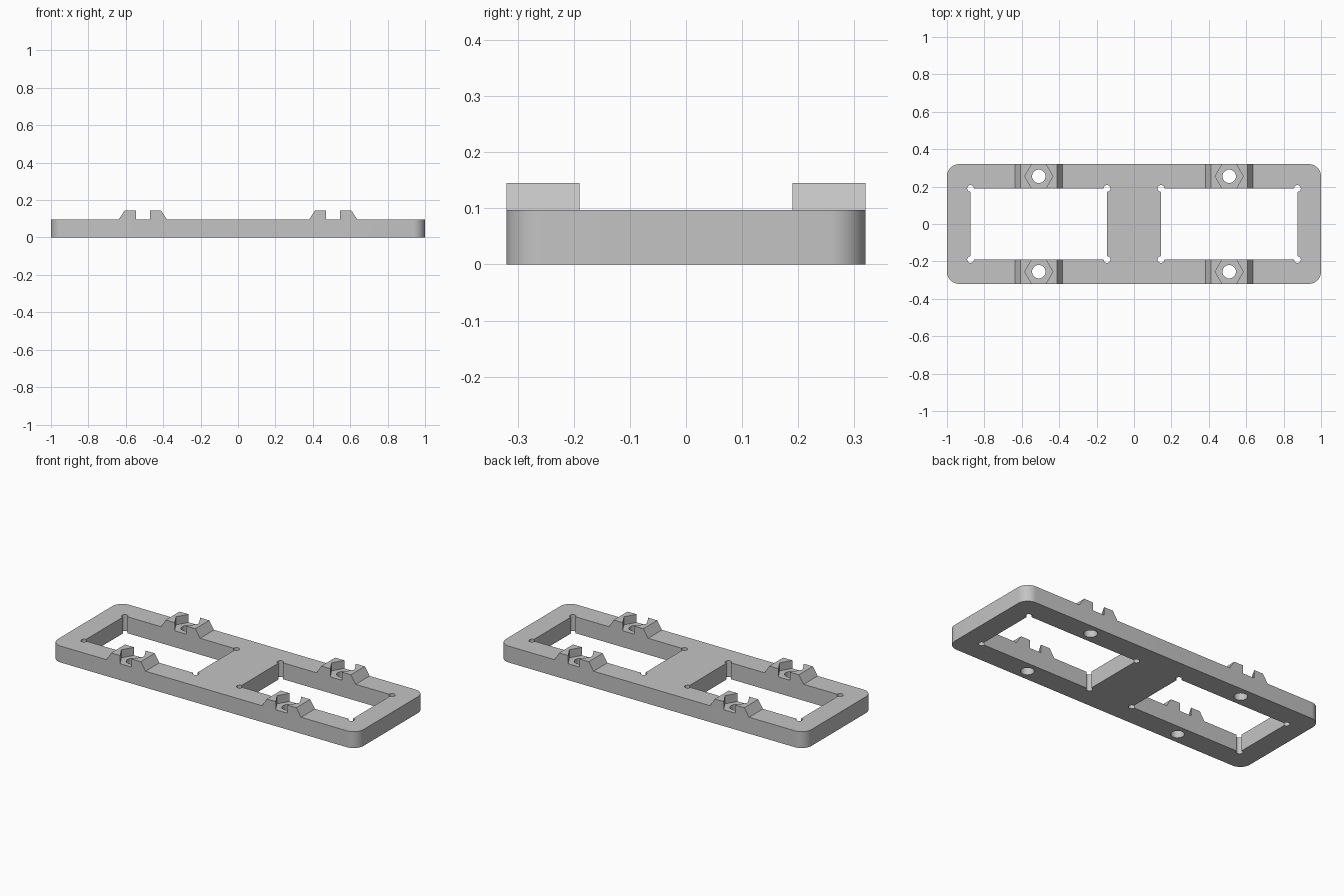
import bpy, bmesh
from math import radians, cos, sin

cube = bpy.data.objects.get("Cube")
if cube:
    bpy.data.objects.remove(cube, do_unlink=True)

LENGTH, WIDTH, THICK = 2.0, 0.64, 0.097
TOP = 0.145                      # height of the nut holders
CORNER = 0.065                   # outer corner radius
WINDOW_X, WINDOW_HX, WINDOW_HY = 0.509, 0.365, 0.19
RELIEF = 0.018                   # round reliefs in the window corners
HOLE = 0.036
RAIL_Y = (WIDTH / 2 + WINDOW_HY) / 2
RAIL_HALF = (WIDTH / 2 - WINDOW_HY) / 2
HEX = RAIL_HALF / cos(radians(30))

grey = bpy.data.materials.new("light grey")
grey.use_nodes = True
grey.diffuse_color = (0.55, 0.55, 0.55, 1)
grey.node_tree.nodes["Principled BSDF"].inputs["Base Color"].default_value = (0.55, 0.55, 0.55, 1)


def arc(cx, cy, r, start, end, steps):
    angles = [radians(start + (end - start) * i / steps) for i in range(steps + 1)]
    return [(cx + r * cos(a), cy + r * sin(a)) for a in angles]


def cornered(cx, cy, hx, hy, r, start, end, steps):
    """Rectangle whose four corners are replaced by arcs."""
    pts = []
    for k, (sx, sy) in enumerate([(1, 1), (-1, 1), (-1, -1), (1, -1)]):
        pts += arc(cx + sx * hx, cy + sy * hy, r, start + 90 * k, end + 90 * k, steps)
    return pts


def finish(name, mesh):
    mesh.materials.clear()
    mesh.materials.append(grey)
    mesh.shade_smooth()
    mesh.set_sharp_from_angle(angle=radians(30))
    obj = bpy.data.objects.new(name, mesh)
    bpy.context.collection.objects.link(obj)
    return obj


def plate(name, outlines, height):
    """Flat plate from an outer outline and the holes inside it."""
    curve = bpy.data.curves.new(name + "_outline", 'CURVE')
    curve.dimensions = '2D'
    curve.fill_mode = 'BOTH'
    curve.extrude = height / 2
    for pts in outlines:
        spline = curve.splines.new('POLY')
        spline.points.add(len(pts) - 1)
        for p, (x, y) in zip(spline.points, pts):
            p.co = (x, y, 0, 1)
        spline.use_cyclic_u = True
    helper = bpy.data.objects.new(name + "_outline", curve)
    bpy.context.collection.objects.link(helper)
    graph = bpy.context.evaluated_depsgraph_get()
    mesh = bpy.data.meshes.new_from_object(helper.evaluated_get(graph))
    bpy.data.objects.remove(helper, do_unlink=True)
    bm = bmesh.new()
    bm.from_mesh(mesh)
    bmesh.ops.translate(bm, verts=bm.verts, vec=(0, 0, height / 2))
    bmesh.ops.remove_doubles(bm, verts=bm.verts, dist=0.0001)
    bmesh.ops.recalc_face_normals(bm, faces=bm.faces)
    bm.to_mesh(mesh)
    bm.free()
    return finish(name, mesh)


def nut_holder(name, cx, cy):
    """Two ramped jaws around an open hexagonal pocket."""
    bm = bmesh.new()
    for side in (-1, 1):
        rings = []
        for z, reach in ((THICK, 0.128), (TOP, 0.097)):
            plan = [(reach, -RAIL_HALF), (reach, RAIL_HALF), (HEX / 2, RAIL_HALF),
                    (HEX, 0), (HEX / 2, -RAIL_HALF)]
            rings.append([bm.verts.new((cx + side * x, cy + y, z)) for x, y in plan])
        low, high = rings
        bm.faces.new(high)
        for i in range(len(low)):
            j = (i + 1) % len(low)
            bm.faces.new((low[i], low[j], high[j], high[i]))
        bm.faces.new(low[::-1])
    bmesh.ops.recalc_face_normals(bm, faces=bm.faces)
    mesh = bpy.data.meshes.new(name)
    bm.to_mesh(mesh)
    bm.free()
    return finish(name, mesh)


# Frame with two windows and four bolt holes
outlines = [cornered(0, 0, LENGTH / 2 - CORNER, WIDTH / 2 - CORNER, CORNER, 0, 90, 12)]
for sx in (-1, 1):
    outlines.append(cornered(sx * WINDOW_X, 0, WINDOW_HX, WINDOW_HY, RELIEF, -90, 180, 15))
    for sy in (-1, 1):
        outlines.append(arc(sx * WINDOW_X, sy * RAIL_Y, HOLE, 0, 360, 32)[:-1])
plate("frame", outlines, THICK)

# Nut holders over the bolt holes
for sx, x_name in ((-1, "right"), (1, "left")):
    for sy, y_name in ((-1, "front"), (1, "back")):
        nut_holder(f"{y_name}_{x_name}_nut_holder", sx * WINDOW_X, sy * RAIL_Y)
